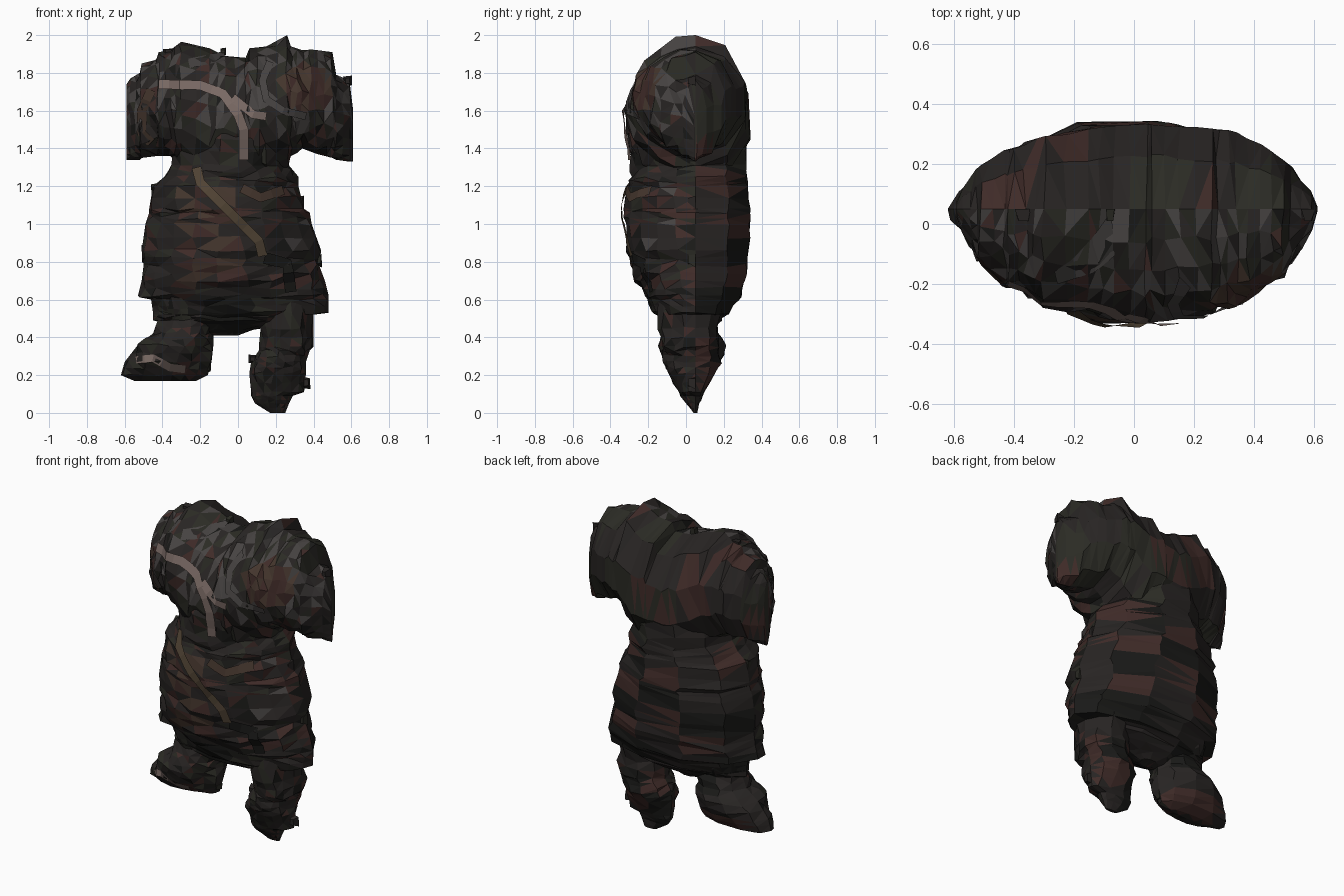
import bpy, bmesh, math, random
from mathutils import Vector
from mathutils.bvhtree import BVHTree

if "Cube" in bpy.data.objects:
    bpy.data.objects.remove(bpy.data.objects["Cube"])

random.seed(7)
YC = 0.05          # plane where front and back halves meet
parts = []         # closed lofts: (name, bmesh, tree)


def mat(name, c):
    m = bpy.data.materials.new(name)
    m.diffuse_color = (*c, 1)
    m.use_nodes = True
    m.node_tree.nodes["Principled BSDF"].inputs["Base Color"].default_value = m.diffuse_color
    return m


PAL = {
    "black": mat("black", (0.010, 0.010, 0.009)),
    "dark": mat("dark", (0.021, 0.018, 0.017)),
    "green": mat("green", (0.024, 0.024, 0.018)),
    "brown": mat("brown", (0.058, 0.036, 0.026)),
    "red": mat("red", (0.050, 0.024, 0.021)),
    "grey": mat("grey", (0.062, 0.056, 0.054)),
    "strap": mat("strap", (0.19, 0.14, 0.125)),
    "belt": mat("belt", (0.080, 0.056, 0.034)),
}
KEYS = list(PAL)


def pick(c):
    """Colour of a facet from the armour zone it lies in."""
    x, y, z = c
    base = ["dark"] * 6 + ["green"] * 2 + ["black", "red"]
    if y > YC:
        base = ["dark", "dark", "red", "black"] if z < 1.3 else ["dark", "dark", "green", "red"]
        cell = int(x // 0.17) * 31 + int(z // 0.13) * 17
        return KEYS.index(random.Random(cell).choice(base))
    if math.hypot(x - 0.36, z - 1.72) < 0.13:
        base = ["red", "red", "brown"]
    elif math.hypot(x - 0.3, z - 1.72) < 0.24:
        base = ["grey", "dark", "green"]
    elif -0.3 < x < 0.0 and 0.68 < z < 1.2:
        base = ["brown", "brown", "dark", "red"]
    elif 0.65 < z < 1.25 and x > 0.1:
        base += ["red"] * 4 + ["grey"]
    elif z > 1.5:
        base += ["grey"] * 3
    elif 0.42 < z < 0.62 and abs(x + 0.03) < 0.14:
        base = ["black"]
    return KEYS.index(random.choice(base))


def finish(name, bm, colour=None):
    me = bpy.data.meshes.new(name)
    for k in [colour] if colour else KEYS:
        me.materials.append(PAL[k])
    if not colour:
        for f in bm.faces:
            f.material_index = pick(f.calc_center_median())
    bm.to_mesh(me)
    bpy.context.collection.objects.link(bpy.data.objects.new(name, me))


def loft(name, secs, along_x=False, nf=11, nb=5, sub=2, jit=0.016):
    """Sections (t, low, high, front depth, back depth) joined into a faceted body."""
    rows = []
    for a, b in zip(secs, secs[1:]):
        k = sub if b[0] - a[0] > 0.03 else 1
        rows += [[p + (q - p) * i / k for p, q in zip(a, b)] for i in range(k)]
    rows.append(secs[-1])
    bm = bmesh.new()
    rings = []
    angs = [math.pi * i / nf for i in range(nf)]
    angs += [math.pi * (1 + i / nb) for i in range(nb)]
    for r, (t, lo, hi, f, b) in enumerate(rows):
        ring = []
        for i, a in enumerate(angs):
            u = (lo + hi) / 2 + (hi - lo) / 2 * math.cos(a)
            y = YC - math.sin(a) * (f if a < math.pi else b)
            tt = t
            if i not in (0, nf) and 0 < r < len(rows) - 1:
                j = jit * min(1, f / 0.2)
                u += random.uniform(-j, j)
                y += random.uniform(-j, j) * (0.8 if a < math.pi else 0.5)
                tt += random.uniform(-j, j) * 0.6
            ring.append(bm.verts.new((tt, y, u) if along_x else (u, y, tt)))
        rings.append(ring)
    n = nf + nb
    for A, B in zip(rings, rings[1:]):
        for i in range(n):
            k = (i + 1) % n
            bm.faces.new((A[i], A[k], B[k], B[i]))
    bm.faces.new(rings[0])
    bm.faces.new(rings[-1])
    bmesh.ops.triangulate(bm, faces=bm.faces, quad_method='SHORT_EDGE')
    bmesh.ops.recalc_face_normals(bm, faces=bm.faces)
    parts.append((name, bm, BVHTree.FromBMesh(bm)))


def inside(tree, p):
    """Parity test along a slightly tilted ray."""
    d, n, o = Vector((0.013, 1, 0.021)).normalized(), 0, Vector(p)
    while n < 20:
        h = tree.ray_cast(o, d)[0]
        if h is None:
            break
        n += 1
        o = h + d * 1e-4
    return n % 2 == 1


def front_y(x, z):
    hits = [t.ray_cast(Vector((x, -2, z)), Vector((0, 1, 0)))[0] for _, _, t in parts]
    return min([h.y for h in hits if h] or [YC])


def ribbon(name, pts, w, colour, off=0.014):
    """Flat band laid over the front surface along an (x, z) path."""
    path = []
    for a, b in zip(pts, pts[1:]):
        a, b = Vector(a), Vector(b)
        k = max(1, round((b - a).length / 0.06))
        path += [a.lerp(b, i / k) for i in range(k)]
    path.append(Vector(pts[-1]))
    bm = bmesh.new()
    pairs = []
    for i, p in enumerate(path):
        d = (path[min(i + 1, len(path) - 1)] - path[max(i - 1, 0)]).normalized()
        s = Vector((-d.y, d.x)) * w / 2
        pairs.append([bm.verts.new((q.x, max(front_y(*q) - off, -0.352), q.y))
                      for q in (p + s, p - s)])
    for A, B in zip(pairs, pairs[1:]):
        f = bm.faces.new((A[0], A[1], B[1], B[0]))
        f.normal_update()
        if f.normal.y > 0:
            f.normal_flip()
    finish(name, bm, colour)


# shoulders, chest and upper arms, swept from side to side
loft("shoulders_and_arms", [
    (-0.59, 1.34, 1.74, .03, .03), (-0.57, 1.34, 1.77, .08, .07),
    (-0.52, 1.34, 1.80, .17, .14), (-0.51, 1.35, 1.85, .18, .15),
    (-0.43, 1.36, 1.87, .25, .20), (-0.42, 1.36, 1.91, .26, .20),
    (-0.36, 1.36, 1.92, .29, .23), (-0.30, 1.30, 1.965, .32, .25),
    (-0.15, 1.20, 1.93, .35, .28), (-0.07, 1.20, 1.89, .365, .295),
    (0.04, 1.20, 1.88, .37, .30), (0.06, 1.20, 1.93, .37, .30),
    (0.15, 1.20, 1.94, .36, .29), (0.26, 1.30, 2.00, .345, .28),
    (0.28, 1.36, 1.94, .34, .275), (0.34, 1.40, 1.92, .32, .26),
    (0.42, 1.37, 1.92, .28, .22), (0.50, 1.35, 1.91, .22, .17),
    (0.52, 1.34, 1.79, .19, .15), (0.59, 1.33, 1.76, .07, .06),
    (0.61, 1.33, 1.60, .01, .01)], along_x=True)

# trunk with flared skirt
loft("trunk", [
    (0.41, -0.13, 0.00, .04, .04), (0.44, -0.25, 0.08, .10, .08),
    (0.49, -0.45, 0.39, .18, .14), (0.52, -0.45, 0.40, .21, .17),
    (0.53, -0.45, 0.48, .22, .18), (0.60, -0.46, 0.48, .26, .24),
    (0.62, -0.53, 0.48, .27, .25), (0.70, -0.51, 0.46, .32, .28),
    (0.78, -0.50, 0.43, .345, .29), (0.86, -0.51, 0.44, .36, .295),
    (1.00, -0.49, 0.39, .375, .30), (1.06, -0.47, 0.38, .375, .30),
    (1.08, -0.47, 0.35, .375, .30), (1.20, -0.45, 0.32, .365, .295),
    (1.25, -0.39, 0.32, .345, .28), (1.31, -0.35, 0.27, .345, .28),
    (1.45, -0.34, 0.27, .36, .29), (1.60, -0.32, 0.27, .30, .25)])

# legs
loft("standing_leg", [
    (0.00, 0.17, 0.25, .01, .01), (0.05, 0.09, 0.27, .05, .02),
    (0.09, 0.07, 0.29, .08, .04), (0.11, 0.07, 0.35, .09, .05),
    (0.21, 0.06, 0.36, .15, .11), (0.27, 0.07, 0.36, .17, .14),
    (0.33, 0.11, 0.38, .17, .13), (0.35, 0.11, 0.40, .18, .13),
    (0.45, 0.12, 0.40, .20, .12), (0.62, 0.10, 0.40, .20, .16)], nf=9)
loft("raised_leg", [
    (0.17, -0.55, -0.22, .02, .03), (0.20, -0.62, -0.16, .10, .09),
    (0.27, -0.60, -0.14, .16, .14), (0.36, -0.53, -0.13, .20, .17),
    (0.42, -0.45, -0.13, .18, .13), (0.49, -0.42, -0.12, .16, .11),
    (0.62, -0.44, -0.10, .20, .16)], nf=9)

# drop the facets buried in a neighbouring part
for name, bm, tree in parts:
    others = [t for n, _, t in parts if n != name]
    buried = [f for f in bm.faces
              if any(all(inside(t, v.co) for v in f.verts) for t in others)]
    bmesh.ops.delete(bm, geom=buried, context='FACES')
    finish(name, bm)

# ragged armour edges: thin wedges on the outline (x, z, width, height)
for i, (x, z, w, h) in enumerate([
        (0.36, 0.16, .05, .07), (0.08, 0.285, .05, .05), (-0.17, 0.235, .06, .05),
        (-0.08, 1.91, .04, .05), (0.23, 1.94, .05, .06), (-0.37, 1.91, .06, .05),
        (0.58, 1.76, .05, .06), (0.43, 0.81, .04, .08), (-0.44, 1.17, .05, .10),
        (0.33, 1.10, .05, .12), (-0.49, 0.84, .05, .10)]):
    bm = bmesh.new()
    bmesh.ops.create_cube(bm, size=1)
    for v in bm.verts:
        t = 0.6 if v.co.y < 0 else 1
        v.co = (x + v.co.x * w * t * random.uniform(.6, 1), YC - 0.02 + v.co.y * 0.04,
                z + v.co.z * h * t * random.uniform(.6, 1))
    finish(f"armour_wedge_{i + 1}", bm, random.choice(["dark", "green"]))

# straps and bands
ribbon("chest_strap", [(-0.42, 1.74), (-0.20, 1.735), (-0.08, 1.69), (0.0, 1.58),
                       (0.03, 1.50), (0.03, 1.34)], 0.05, "strap")
ribbon("chest_strap_branch", [(-0.03, 1.67), (0.08, 1.58), (0.15, 1.57)], 0.045, "strap", .016)
ribbon("arm_band", [(-0.46, 1.71), (-0.51, 1.60), (-0.51, 1.48), (-0.46, 1.43)], 0.05, "brown", .01)
ribbon("diagonal_belt", [(-0.22, 1.30), (-0.20, 1.22), (0.0, 1.02), (0.11, 0.91), (0.13, 0.83)],
       0.05, "belt")
ribbon("hanging_strap", [(0.14, 0.82), (0.26, 0.79), (0.28, 0.64)], 0.06, "black")
ribbon("waist_band", [(0.02, 1.19), (0.12, 1.14), (0.24, 1.18)], 0.05, "brown")
ribbon("foot_band", [(-0.54, 0.28), (-0.45, 0.29), (-0.36, 0.24), (-0.28, 0.23)], 0.04, "strap", .006)
ribbon("collar_plate", [(-0.26, 1.85), (-0.07, 1.89)], 0.05, "grey", 0.008)
ribbon("pauldron_rim", [(0.17, 1.86), (0.13, 1.76), (0.15, 1.66), (0.24, 1.60), (0.36, 1.57)],
       0.04, "grey", 0.01)
